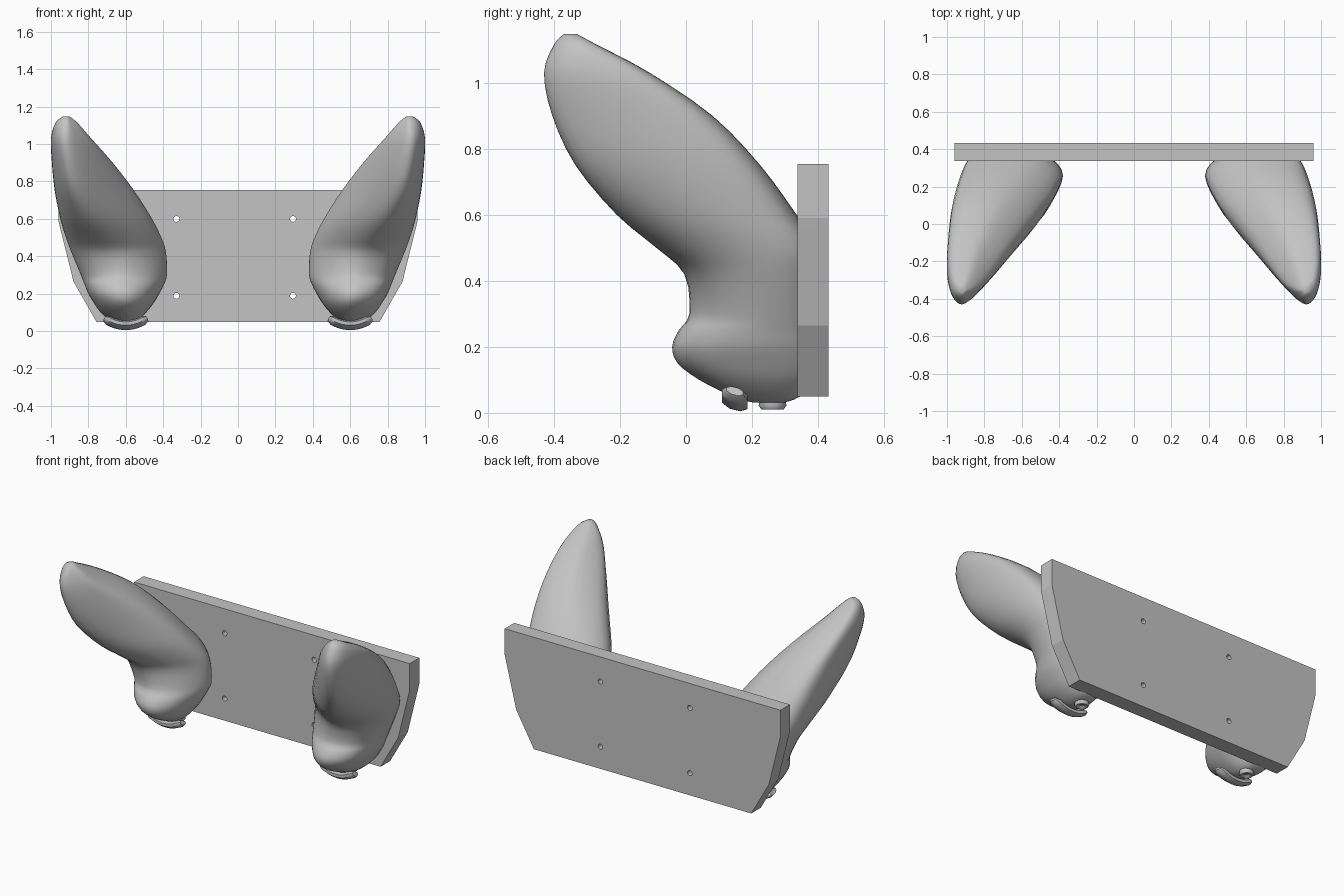
import bpy, bmesh, math
from mathutils import Vector

if "Cube" in bpy.data.objects:
    bpy.data.objects.remove(bpy.data.objects["Cube"], do_unlink=True)

grey = bpy.data.materials.new("plain_grey")
grey.use_nodes = True
colour = (0.55, 0.55, 0.55, 1)
grey.diffuse_color = colour
grey.node_tree.nodes["Principled BSDF"].inputs["Base Color"].default_value = colour


def make_object(name, bm, smooth_angle=None):
    bmesh.ops.recalc_face_normals(bm, faces=bm.faces)
    mesh = bpy.data.meshes.new(name)
    bm.to_mesh(mesh)
    bm.free()
    mesh.materials.append(grey)
    obj = bpy.data.objects.new(name, mesh)
    bpy.context.collection.objects.link(obj)
    bpy.ops.object.select_all(action='DESELECT')
    obj.select_set(True)
    bpy.context.view_layer.objects.active = obj
    if smooth_angle:
        bpy.ops.object.shade_smooth_by_angle(angle=math.radians(smooth_angle))
    return obj


def spline(points, steps, closed):
    """Smooth line through the points (Catmull-Rom)."""
    n = len(points)
    pick = (lambda i: points[i % n]) if closed else (lambda i: points[min(max(i, 0), n - 1)])
    out = []
    for i in range(n if closed else n - 1):
        a, b, c, d = (pick(i + k) for k in (-1, 0, 1, 2))
        for s in range(steps):
            t = s / steps
            out.append(b + (c - a) * (t / 2) + (a * 2 - b * 5 + c * 4 - d) * (t * t / 2)
                       + (b * 3 - a - c * 3 + d) * (t ** 3 / 2))
    if not closed:
        out.append(points[-1])
    return out


def loft(rings):
    """Skin a list of equal rings and cap both ends."""
    bm = bmesh.new()
    loops = [[bm.verts.new(p) for p in ring] for ring in rings]
    n = len(loops[0])
    for low, high in zip(loops, loops[1:]):
        for i in range(n):
            j = (i + 1) % n
            bm.faces.new((low[i], low[j], high[j], high[i]))
    bm.faces.new(loops[0])
    bm.faces.new(loops[-1])
    return bm


# Horn slices: z, front x, front y, outer x, inner x, inner y, back y
SLICES = [
    (1.147, .915, -.37, .935, .9, -.35, -.33),
    (1.115, .915, -.4, .975, .86, -.34, -.27),
    (1.03, .92, -.43, 1, .785, -.28, -.11),
    (.9, .9, -.405, .995, .67, -.13, .08),
    (.75, .86, -.335, .98, .555, .01, .225),
    (.6, .78, -.21, .95, .46, .12, .335),
    (.5, .71, -.09, .92, .41, .2, .4),
    (.42, .66, -.005, .89, .385, .25, .4),
    (.3, .62, .01, .84, .38, .26, .4),
    (.25, .615, -.022, .82, .395, .25, .4),
    (.2, .61, -.042, .8, .42, .24, .4),
    (.15, .605, -.025, .77, .45, .23, .4),
    (.1, .6, .04, .735, .49, .23, .38),
    (.05, .6, .14, .68, .54, .25, .345),
    (.032, .6, .2, .64, .57, .25, .3),
]


def horn_ring(z, fx, fy, ox, ix, iy, by):
    w, depth = ox - ix, by - fy
    oy = fy + depth * .55
    bulge = .69 - .12 * min(1, z / .7)
    control = [(fx, fy),
               (fx + (ox - fx) * .7, fy + (oy - fy) * .3),
               (ox, oy),
               (ox - w * .08, by - depth * .09),
               (ox - w * .4, by),
               (ix + w * .2, by - depth * .08),
               (ix, iy),
               (fx + (ix - fx) * bulge, fy + (iy - fy) * (.96 - bulge))]
    return spline([Vector((x, y, z)) for x, y in control], 4, True)


def mirrored_x(bm, side):
    for v in bm.verts:
        v.co.x *= side
    return bm


def build_horn(side, label):
    # Curved horn with a bulb at its base
    columns = zip(*[horn_ring(*s) for s in SLICES])
    rings = list(zip(*[spline(list(c), 3, False) for c in columns]))
    make_object(label + "_horn", mirrored_x(loft(rings), side), 60)

    # Bent strap hugging the underside, tilted down towards the back
    rings = []
    for i in range(13):
        u = i / 6 - 1
        end = .65 if abs(u) == 1 else 1
        centre = Vector((.6 + .113 * u, .148, .03 + .036 * u * u))
        across = Vector((-.07 * u, 0, .113)).normalized()
        along = Vector((0, 1, -.25))
        rings.append([centre + along * (.042 * end * math.cos(a))
                      + across * (.023 * end * math.sin(a))
                      for a in (math.tau * (k + .5) / 8 for k in range(8))])
    make_object(label + "_strap", mirrored_x(loft(rings), side), 50)

    # Round stud behind the strap, with a dimple underneath
    profile = [(.012, .022), (.02, .012), (.034, .011), (.042, .022), (.038, .05)]
    rings = [[Vector((.6 + r * math.cos(a), .262 + r * math.sin(a), z))
              for a in (math.tau * k / 16 for k in range(16))] for r, z in profile]
    make_object(label + "_stud", mirrored_x(loft(rings), side), 50)


build_horn(1, "left")
build_horn(-1, "right")

# Back plate with tapered lower corners
half = [(.96, .753), (.96, .59), (.952, .555), (.88, .265), (.757, .049)]
outline = half + [(-x, z) for x, z in reversed(half)]
plate = make_object("back_plate", loft([[Vector((x, y, z)) for x, z in outline]
                                        for y in (.337, .432)]))

# Screw holes through the plate
for x in (-.329, .294):
    for z in (.188, .599):
        rings = [[Vector((x + .016 * math.cos(a), y, z + .016 * math.sin(a)))
                  for a in (math.tau * k / 12 for k in range(12))] for y in (.3, .5)]
        cutter = make_object("hole_cutter", loft(rings))
        cutter.hide_render = True
        cut = plate.modifiers.new("hole", 'BOOLEAN')
        cut.operation = 'DIFFERENCE'
        cut.solver = 'EXACT'
        cut.object = cutter
        bpy.context.view_layer.objects.active = plate
        bpy.ops.object.modifier_apply(modifier=cut.name)
        bpy.data.objects.remove(cutter, do_unlink=True)
